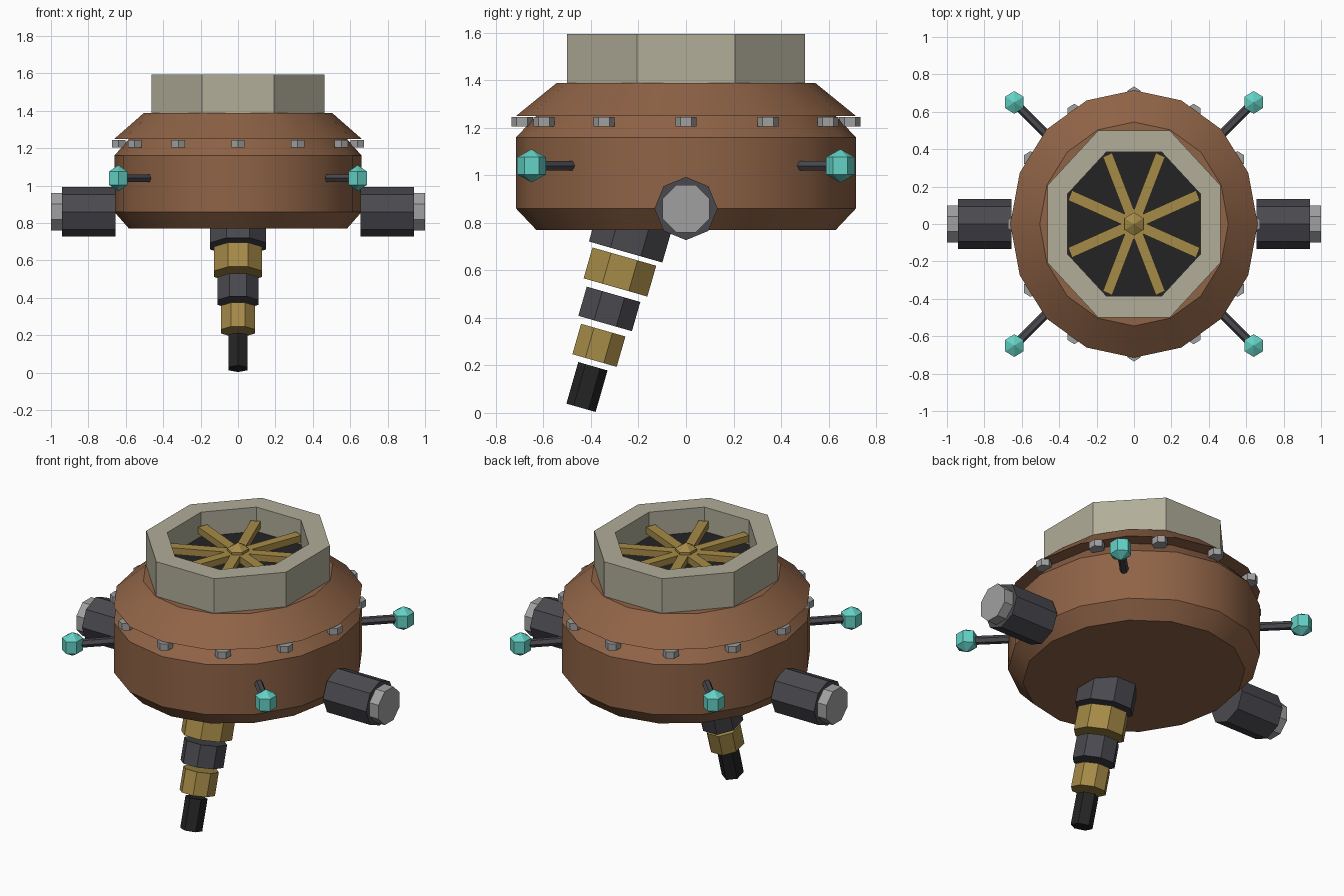
import bpy, bmesh, math
from mathutils import Matrix, Vector

if "Cube" in bpy.data.objects:
    bpy.data.objects.remove(bpy.data.objects["Cube"])

SQUASH = 0.925  # the whole machine is slightly narrower in x


def material(name, rgb):
    m = bpy.data.materials.new(name)
    lin = [((c / 255 + 0.055) / 1.055) ** 2.4 for c in rgb]
    m.diffuse_color = (*lin, 1)
    m.use_nodes = True
    m.node_tree.nodes["Principled BSDF"].inputs["Base Color"].default_value = m.diffuse_color
    return m


BROWN = material("rust brown", (143, 99, 70))
BEIGE = material("beige", (177, 173, 153))
GOLD = material("brass gold", (166, 139, 72))
DARK = material("dark grey", (73, 73, 79))
GREY = material("light grey", (160, 160, 160))
BLACK = material("black", (36, 36, 36))
TEAL = material("teal", (100, 210, 198))


def finish(bm, name, mat, matrix, smooth=False):
    bm.transform(matrix)
    bmesh.ops.recalc_face_normals(bm, faces=bm.faces)
    me = bpy.data.meshes.new(name)
    bm.to_mesh(me)
    bm.free()
    me.materials.append(mat)
    ob = bpy.data.objects.new(name, me)
    bpy.context.collection.objects.link(ob)
    if smooth:
        bpy.context.view_layer.objects.active = ob
        ob.select_set(True)
        bpy.ops.object.shade_smooth_by_angle(angle=math.radians(30))
        ob.select_set(False)
    return ob


def lathe(name, profile, sides, mat, phase=0.0, matrix=Matrix(), closed=False, smooth=False):
    """Turn (radius, height) points around z; radius 0 makes a pole."""
    bm = bmesh.new()
    rings = []
    for r, z in profile:
        if r == 0:
            rings.append([bm.verts.new((0, 0, z))] * sides)
        else:
            rings.append([bm.verts.new((r * math.cos(a), r * math.sin(a), z))
                          for a in (phase + math.tau * i / sides for i in range(sides))])
    pairs = list(zip(rings, rings[1:]))
    if closed:
        pairs.append((rings[-1], rings[0]))
    for lo, hi in pairs:
        for i in range(sides):
            j = (i + 1) % sides
            bm.faces.new(list(dict.fromkeys((lo[i], lo[j], hi[j], hi[i]))))
    if not closed:
        for ring in (rings[0], rings[-1]):
            if len(set(ring)) > 1:
                bm.faces.new(ring)
    return finish(bm, name, mat, matrix, smooth)


def box(name, size, mat, matrix):
    bm = bmesh.new()
    bmesh.ops.create_cube(bm, size=1, matrix=Matrix.Diagonal((*size, 1)))
    return finish(bm, name, mat, matrix)


X = Matrix.Diagonal((SQUASH, 1, 1, 1))
FLAT8 = math.pi / 8      # octagon with flats on the axes
POINT6 = math.pi / 2     # hexagon with points along y

# Main body and overhanging lid
lathe("body", [(0.63, 0.77), (0.715, 0.86), (0.715, 1.16), (0.63, 1.25)],
      16, BROWN, matrix=X, smooth=True)
lathe("lid", [(0.715, 1.25), (0.545, 1.388)], 16, BROWN, matrix=X, smooth=True)

# Bolts under the lid rim
for i in range(12):
    a = math.tau * i / 12
    lathe("rim_bolt", [(0.045, 1.205), (0.045, 1.245)], 6, GREY, POINT6,
          X @ Matrix.Translation((0.69 * math.cos(a), 0.69 * math.sin(a), 0)))

# Octagonal intake collar with dark floor
lathe("intake_collar", [(0.541, 1.388), (0.541, 1.595), (0.417, 1.595), (0.417, 1.388)],
      8, BEIGE, FLAT8, X, closed=True)
lathe("intake_floor", [(0.417, 1.40), (0.417, 1.45)], 8, BLACK, FLAT8, X)

# Fan spokes and pointed hub
for i in range(8):
    box("fan_spoke", (0.40, 0.058, 0.04), GOLD,
        X @ Matrix.Rotation(FLAT8 + math.tau * i / 8, 4, "Z") @ Matrix.Translation((0.2, 0, 1.50)))
lathe("fan_hub", [(0, 1.43), (0.062, 1.465), (0.062, 1.535), (0, 1.57)], 6, GOLD, POINT6, X)

# Four antenna rods with gem tips
for sx in (-1, 1):
    for sy in (-1, 1):
        tip = Vector((sx * 0.64, sy * 0.65, 1.04))
        start = Vector((sx * 0.40, sy * 0.41, 1.04))
        turn = (tip - start).to_track_quat("Z", "Y").to_matrix().to_4x4()
        lathe("antenna_rod", [(0.024, 0), (0.024, (tip - start).length)], 6, DARK,
              matrix=Matrix.Translation(start) @ turn)
        lathe("antenna_tip", [(0, -0.07), (0.061, -0.036), (0.061, 0.036), (0, 0.07)],
              6, TEAL, POINT6, Matrix.Translation(tip) @ X)

# Side thrusters with grey end caps
for s in (-1, 1):
    side = Matrix.Translation((0, 0, 0.86)) @ Matrix.Rotation(s * math.pi / 2, 4, "Y")
    lathe("side_thruster", [(0.133, 0.655), (0.133, 0.94)], 8, DARK, 0, side)
    lathe("thruster_cap", [(0.108, 0.90), (0.108, 1.0)], 8, GREY, FLAT8, side)

# Tilted, separated tail segments: radius, start, end along the axis
tilt = X @ Matrix.Translation((0, -0.254, 0.677)) @ Matrix.Rotation(math.radians(-16), 4, "X")
tail = [("tail_base", 0.174, -0.14, 0.0, 8, DARK, FLAT8),
        ("tail_upper_ring", 0.151, 0.02, 0.155, 8, GOLD, FLAT8),
        ("tail_middle", 0.127, 0.185, 0.313, 8, DARK, FLAT8),
        ("tail_lower_ring", 0.105, 0.342, 0.475, 8, GOLD, FLAT8),
        ("tail_nozzle", 0.064, 0.50, 0.682, 6, BLACK, POINT6)]
for name, r, top, bottom, sides, mat, phase in tail:
    lathe(name, [(r, -bottom), (r, -top)], sides, mat, phase, tilt)
